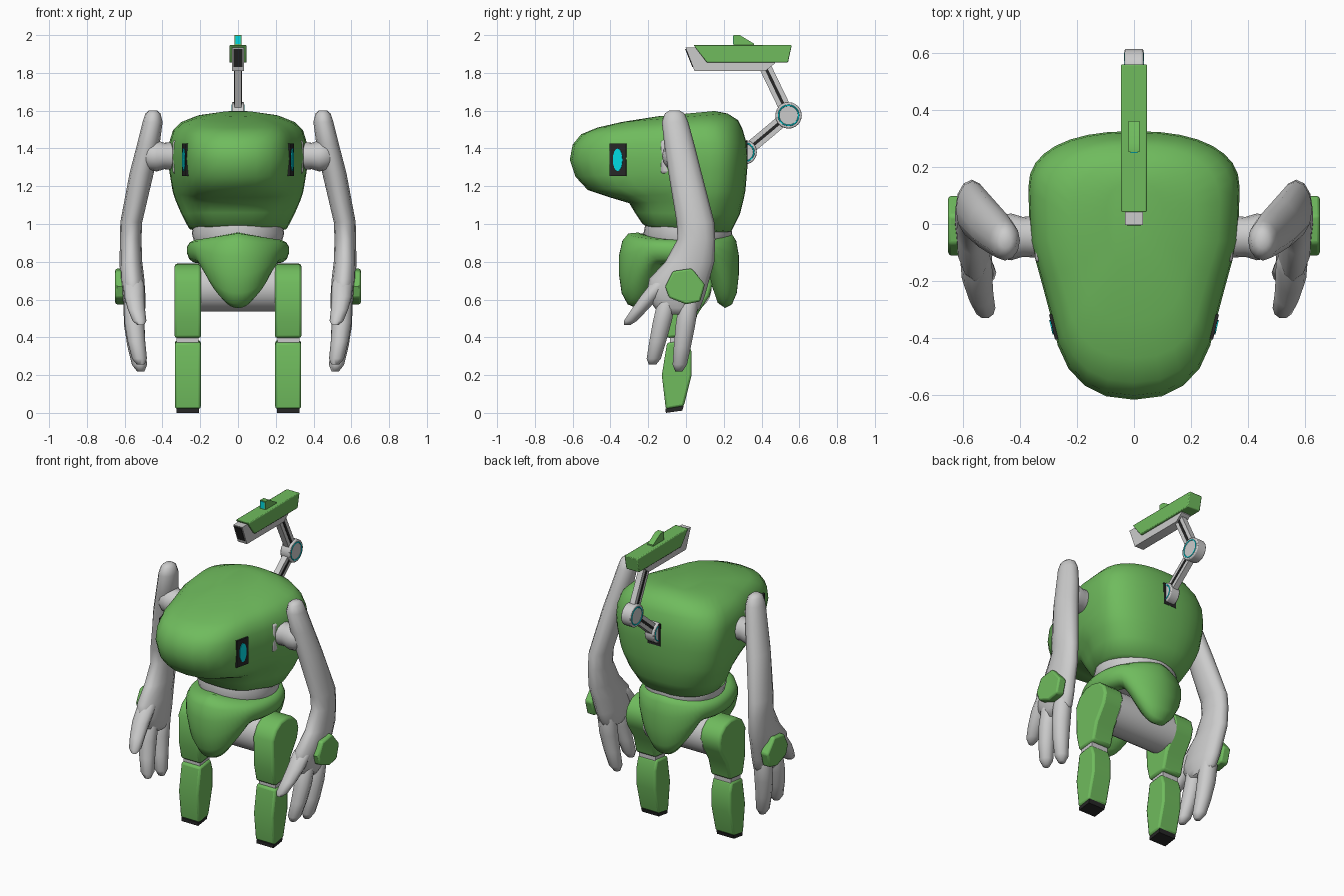
import bpy, bmesh
from math import sin, cos, pi, copysign
from mathutils import Vector

if "Cube" in bpy.data.objects:
    bpy.data.objects.remove(bpy.data.objects["Cube"])


def material(name, rgb):
    m = bpy.data.materials.new(name)
    m.diffuse_color = (*rgb, 1)
    m.use_nodes = True
    m.node_tree.nodes["Principled BSDF"].inputs["Base Color"].default_value = m.diffuse_color
    return m


GREEN = material("green", (0.16, 0.50, 0.11))
DARK = material("dark", (0.02, 0.02, 0.02))
CYAN = material("cyan", (0.0, 0.70, 0.76))


def finish(bm, name, mat=None, mirror=False, bevel=0, angle=40):
    bmesh.ops.recalc_face_normals(bm, faces=bm.faces)
    me = bpy.data.meshes.new(name)
    bm.to_mesh(me)
    bm.free()
    ob = bpy.data.objects.new(name, me)
    bpy.context.collection.objects.link(ob)
    if mat:
        me.materials.append(mat)
    if bevel:
        b = ob.modifiers.new("bevel", 'BEVEL')
        b.width, b.segments, b.limit_method = bevel, 2, 'ANGLE'
        b.angle_limit = 0.8
    if mirror:
        ob.modifiers.new("mirror", 'MIRROR')
    bpy.ops.object.select_all(action='DESELECT')
    ob.select_set(True)
    bpy.context.view_layer.objects.active = ob
    bpy.ops.object.shade_smooth_by_angle(angle=angle * pi / 180)
    return ob


def loft(name, rings, mat=None, **kw):
    """Skin a list of closed rings and cap both ends."""
    bm = bmesh.new()
    vs = [[bm.verts.new(p) for p in r] for r in rings]
    n = len(vs[0])
    for a, b in zip(vs, vs[1:]):
        for i in range(n):
            j = (i + 1) % n
            bm.faces.new((a[i], a[j], b[j], b[i]))
    bm.faces.new(vs[0])
    bm.faces.new(vs[-1])
    return finish(bm, name, mat, **kw)


def prism(name, pts, x0, x1, mat=None, **kw):
    """Side profile of (y, z) points extruded from x0 to x1."""
    return loft(name, [[(x, y, z) for y, z in pts] for x in (x0, x1)], mat, **kw)


def box(y0, y1, z0, z1):
    return [(y0, z0), (y1, z0), (y1, z1), (y0, z1)]


def circle(c, r, n=24, rz=None):
    return [(c[0] + r * cos(2 * pi * i / n), c[1] + (rz or r) * sin(2 * pi * i / n))
            for i in range(n)]


def bar(a, b, w):
    a, b = Vector(a), Vector(b)
    s = (b - a).normalized().orthogonal() * w
    return [a + s, b + s, b - s, a - s]


def limb(name, rows, mat=None, n=12):
    """Mirrored tube of level elliptical rings: x, y, z, x radius, y radius."""
    rings = [[(p[0], p[1], z) for p in circle((x, y), rx, n, ry)]
             for x, y, z, rx, ry in rows]
    return loft(name, rings, mat, mirror=True, angle=70)


# Body and head: teardrop plan outlines stacked upward, tilting towards the top
def plan(yf, yb, w, zf, zb, n=32):
    mid = yb - min(0.2, 0.42 * (yb - yf))
    out = []
    for i in range(n):
        a = 2 * pi * i / n
        c, s = cos(a), sin(a)
        t = copysign(abs(s) ** 0.86, s)
        x = w * copysign(abs(c) ** 0.86, c)
        if t < -0.3:    # pinched cheeks, blunt snout
            x *= 1 - 0.08 * sin(2 * pi * (-t - 0.3))
        y = mid + ((yb - mid) if s > 0 else (mid - yf)) * t
        out.append((x, y, zf + (zb - zf) * (y - yf) / (yb - yf)))
    return out


body = loft("body", [plan(*r) for r in [
    (-0.18, 0.21, 0.20, 0.97, 0.95), (-0.23, 0.24, 0.26, 1.00, 0.96),
    (-0.27, 0.285, 0.30, 1.06, 1.05), (-0.30, 0.305, 0.33, 1.11, 1.13),
    (-0.40, 0.315, 0.345, 1.14, 1.18), (-0.52, 0.32, 0.355, 1.18, 1.24),
    (-0.585, 0.325, 0.365, 1.25, 1.30), (-0.615, 0.325, 0.37, 1.34, 1.36),
    (-0.60, 0.32, 0.365, 1.42, 1.43), (-0.555, 0.30, 0.345, 1.475, 1.50),
    (-0.47, 0.275, 0.30, 1.51, 1.55), (-0.34, 0.22, 0.22, 1.54, 1.585),
    (-0.15, 0.15, 0.10, 1.57, 1.598)]], GREEN, angle=70)

# Eyes: dark panel with a cyan lens, laid on the side of the head
_, spot, normal, _ = body.ray_cast(Vector((1, -0.36, 1.34)), Vector((-1, 0, 0)))
turn = Vector((normal.x, normal.y, 0)).to_track_quat('X', 'Z')
for name, pts, depth, mat in (("eye_panel", box(-0.045, 0.045, -0.085, 0.085), 0.005, DARK),
                              ("eye_lens", circle((0, 0), 0.026, 16, 0.06), 0.009, CYAN)):
    loft(name, [[spot + turn @ Vector((x, y, z)) for y, z in pts] for x in (-0.04, depth)],
         mat, mirror=True)

# Waist
loft("waist", [[(x, y, z) for x, y in circle((0, 0.01), rx, 32, ry)]
               for z, rx, ry in ((0.82, 0.2, 0.2), (0.9, 0.23, 0.22),
                                 (0.95, 0.245, 0.235), (1.0, 0.235, 0.225))])


# Pelvis: belt whose lower edge dips into a front and a back tongue
def belt(s, f, top, n=64):
    out = []
    for i in range(n):
        a = 2 * pi * i / n
        low = 0.555 + 0.235 * min(1, abs(cos(a)) / 0.85) ** 2.2
        high = top - 0.035 * abs(cos(a))
        out.append((0.27 * s * cos(a), (0.28 if sin(a) > 0 else 0.355) * s * sin(a),
                    high + (low - high) * f))
    return out


loft("pelvis", [belt(*r) for r in [
    (0.7, 0, 0.955), (0.86, 0, 0.95), (0.95, 0.1, 0.95), (1, 0.3, 0.95), (1, 0.55, 0.95),
    (0.96, 0.8, 0.95), (0.87, 0.95, 0.95), (0.74, 1, 0.95), (0.6, 0.93, 0.95),
    (0.5, 0.7, 0.95), (0.47, 0.25, 0.95)]], GREEN, angle=75)

# Hips and legs
prism("hip_axle", circle((0.01, 0.662), 0.126, 28), -0.21, 0.21)
prism("thigh", [(-0.13, 0.69), (-0.095, 0.75), (-0.04, 0.785), (0.02, 0.79), (0.08, 0.775),
                (0.125, 0.735), (0.14, 0.68), (0.125, 0.62), (0.06, 0.52), (0.03, 0.41),
                (-0.10, 0.395), (-0.125, 0.5)], 0.195, 0.336, GREEN, mirror=True, bevel=0.014)
prism("knee", box(-0.085, 0.01, 0.34, 0.44), 0.21, 0.325, mirror=True)
prism("shin", [(-0.10, 0.372), (0.01, 0.385), (0.03, 0.32), (0.03, 0.2), (-0.012, 0.035),
               (-0.107, 0.02), (-0.128, 0.2)], 0.197, 0.334, GREEN, mirror=True, bevel=0.012)
prism("sole", [(-0.107, 0.0), (-0.02, 0.012), (-0.012, 0.037), (-0.108, 0.022)],
      0.207, 0.326, DARK, mirror=True)

# Shoulders
prism("shoulder_socket", box(-0.135, 0.045, 1.265, 1.445), 0.28, 0.346, mirror=True, bevel=0.015)
loft("shoulder", [[(x, y, z) for y, z in circle((-0.045, 1.36), r, 16)]
                  for x, r in ((0.3, 0.075), (0.39, 0.07), (0.43, 0.082), (0.47, 0.075),
                               (0.5, 0.05))], mirror=True)

# Arms, palms and fingers
limb("arm", [(0.45, -0.06, 1.602, 0.02, 0.025), (0.45, -0.06, 1.585, 0.04, 0.052),
             (0.452, -0.058, 1.54, 0.053, 0.07), (0.475, -0.035, 1.42, 0.06, 0.08),
             (0.51, -0.005, 1.27, 0.064, 0.088), (0.565, 0.05, 1.01, 0.058, 0.1),
             (0.568, 0.055, 0.92, 0.057, 0.1), (0.567, 0.02, 0.8, 0.06, 0.13),
             (0.56, -0.035, 0.71, 0.064, 0.16), (0.552, -0.055, 0.62, 0.062, 0.155),
             (0.545, -0.045, 0.555, 0.055, 0.12), (0.54, -0.045, 0.52, 0.04, 0.09)])


def finger(name, a, b, r0, r1):
    a, b = Vector(a), Vector(b)
    rows = []
    for t, k in ((0, 0.4), (0.2, 0.9), (0.45, 1), (0.7, 1), (0.92, 0.95), (1, 0.5)):
        r = (r0 + (r1 - r0) * t) * k
        p = a.lerp(b, t) + Vector((0.015 * sin(pi * t), 0, 0))
        rows.append((*p, r, r))
    limb(name, rows, n=10)


finger("thumb", (0.55, -0.09, 0.74), (0.515, -0.312, 0.465), 0.068, 0.036)
finger("front_finger", (0.55, -0.085, 0.66), (0.515, -0.178, 0.255), 0.062, 0.04)
finger("rear_finger", (0.55, 0.025, 0.66), (0.515, -0.038, 0.22), 0.066, 0.04)

# Green plates on the backs of the hands
prism("hand_plate", [(-0.11, 0.67), (-0.07, 0.75), (0.03, 0.765), (0.10, 0.68), (0.075, 0.59),
                     (0, 0.575), (-0.09, 0.61)], 0.595, 0.65, GREEN, mirror=True, bevel=0.01)

# Back mount slot and jointed support arm
base, elbow, top = (0.31, 1.38), (0.543, 1.575), (0.42, 1.83)
prism("back_slot", box(0.26, 0.326, 1.30, 1.44), -0.045, 0.045, DARK)
for name, a, b in (("lower_link", base, elbow), ("upper_link", elbow, top)):
    prism(name, bar(a, b, 0.032), -0.018, 0.018)
    prism(name + "_groove", bar(a, b, 0.008), -0.021, 0.021, DARK)
for name, c, r in (("base_joint", base, 0.065), ("elbow_joint", elbow, 0.07)):
    prism(name, circle(c, r), -0.033, 0.033, bevel=0.006)
    for side in (-1, 1):
        bpy.ops.mesh.primitive_torus_add(
            location=(side * 0.031, *c), rotation=(0, pi / 2, 0), major_radius=r * 0.76,
            minor_radius=0.005, major_segments=28, minor_segments=6)
        ring = bpy.context.object
        ring.name = name + "_ring"
        ring.data.materials.append(CYAN)

# Overhead barrel with cover, muzzle opening and sight
prism("barrel", [(-0.003, 1.935), (0.045, 1.81), (0.42, 1.81), (0.47, 1.85), (0.47, 1.935)],
      -0.032, 0.032)
prism("muzzle_opening", [(-0.005, 1.927), (0.033, 1.832), (0.06, 1.832), (0.06, 1.927)],
      -0.024, 0.024, DARK)
prism("barrel_cover", [(0.04, 1.947), (0.11, 1.855), (0.54, 1.855), (0.56, 1.947)],
      -0.046, 0.046, GREEN, bevel=0.005)
prism("sight", [(0.252, 1.94), (0.252, 2.0), (0.285, 2.0), (0.36, 1.955), (0.36, 1.94)],
      -0.019, 0.019, GREEN)
prism("sight_lens", box(0.248, 0.256, 1.952, 1.995), -0.013, 0.013, CYAN)
